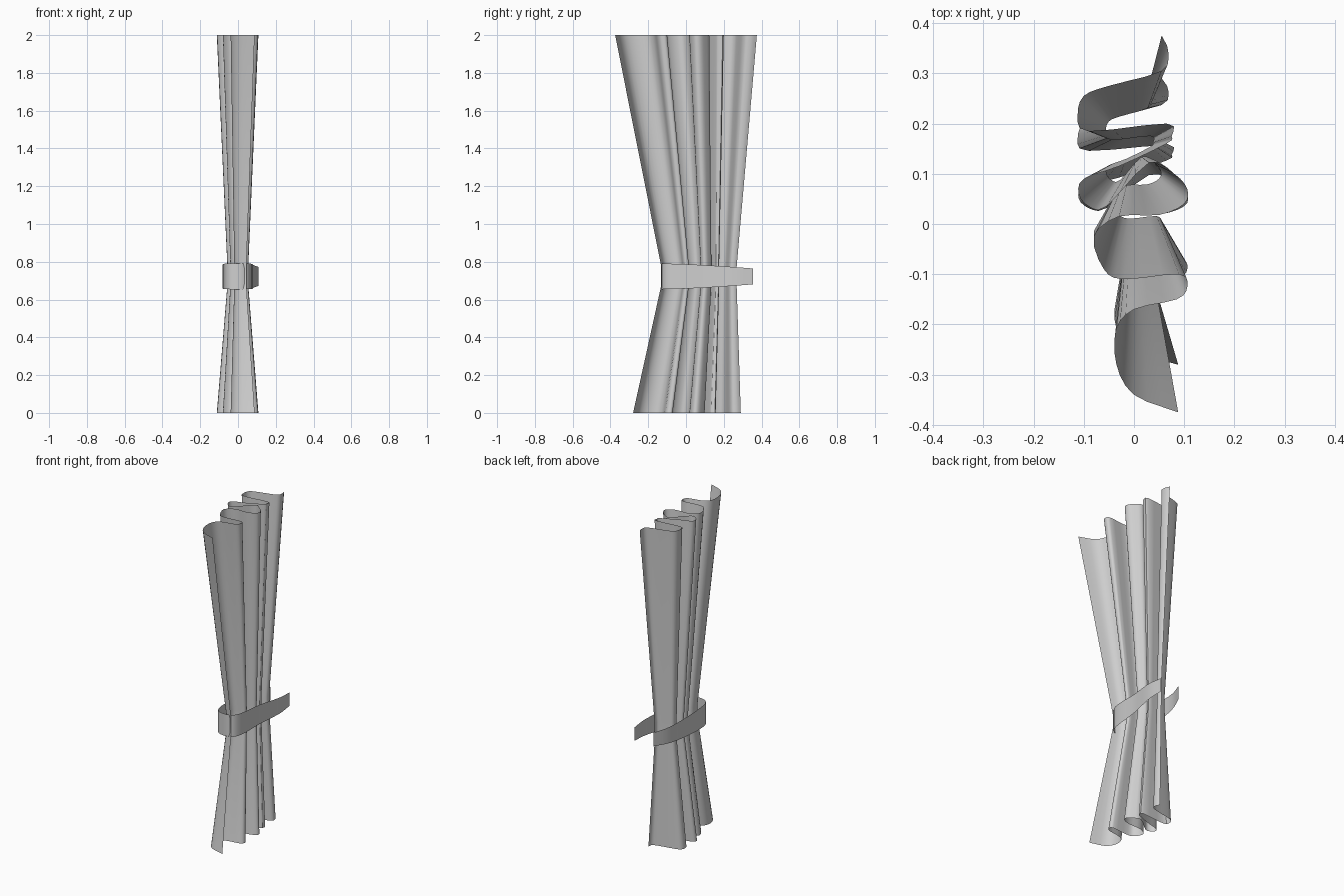
import bpy
import bmesh
from mathutils import Vector

cube = bpy.data.objects.get("Cube")
if cube:
    bpy.data.objects.remove(cube, do_unlink=True)

grey = bpy.data.materials.new("soft grey cloth")
grey.use_nodes = True
grey.diffuse_color = (0.62, 0.62, 0.62, 1)
grey.node_tree.nodes["Principled BSDF"].inputs["Base Color"].default_value = (0.62, 0.62, 0.62, 1)


def smooth_path(points, steps):
    """Catmull-Rom curve through the points."""
    pts = [Vector(p) for p in points]
    pts = [2 * pts[0] - pts[1]] + pts + [2 * pts[-1] - pts[-2]]
    path = []
    for a, b, c, d in zip(pts, pts[1:], pts[2:], pts[3:]):
        for i in range(steps):
            t = i / steps
            path.append(0.5 * (2 * b + (c - a) * t + (2 * a - 5 * b + 4 * c - d) * t ** 2
                               + (3 * b - a - 3 * c + d) * t ** 3))
    return path + [pts[-2]]


def sheet(name, rows):
    """Smooth open surface joining rows of equal length."""
    bm = bmesh.new()
    grid = [[bm.verts.new(p) for p in row] for row in rows]
    for low, high in zip(grid, grid[1:]):
        for i in range(len(low) - 1):
            bm.faces.new((low[i], low[i + 1], high[i + 1], high[i]))
    mesh = bpy.data.meshes.new(name)
    bm.to_mesh(mesh)
    bm.free()
    obj = bpy.data.objects.new(name, mesh)
    bpy.context.collection.objects.link(obj)
    mesh.materials.append(grey)
    bpy.ops.object.select_all(action="DESELECT")
    obj.select_set(True)
    bpy.context.view_layer.objects.active = obj
    bpy.ops.object.shade_smooth_by_angle(angle=0.9)
    return obj


# Pleated curtain: one folded profile, gathered at the waist
pleats = smooth_path([
    (0.088, -0.375), (0, -0.34), (-0.035, -0.28), (-0.035, -0.21), (0, -0.17),
    (0.085, -0.15), (0.106, -0.125), (0.09, -0.1), (-0.02, -0.11), (-0.06, -0.09),
    (-0.08, -0.025), (-0.03, 0.015), (0.05, 0.018), (0.1, 0.04), (0.106, 0.07),
    (0.08, 0.1), (0.03, 0.122), (-0.055, 0.035), (-0.09, 0.035), (-0.11, 0.06),
    (-0.1, 0.09), (-0.03, 0.115), (0.065, 0.16), (0.075, 0.175), (0.065, 0.2),
    (-0.09, 0.185), (-0.112, 0.215), (-0.1, 0.255), (-0.05, 0.275), (0.055, 0.305),
    (0.068, 0.345), (0.055, 0.375)], 3)


def level(z, width, front, back):
    middle, scale = (front + back) / 2, (back - front) / 0.75
    return [(p.x * width, middle + p.y * scale, z) for p in pleats]


sheet("curtain", [level(0, 1, -0.28, 0.29), level(0.68, 0.5, -0.13, 0.268),
                  level(0.77, 0.5, -0.13, 0.268), level(2, 1, -0.375, 0.375)])

# Tieback: strap round the front, both ends sweeping back and narrowing
strap = smooth_path([
    (-0.025, 0.355), (-0.065, 0.25), (-0.08, 0.1), (-0.077, -0.05), (-0.055, -0.115),
    (0, -0.132), (0.05, -0.115), (0.073, -0.05), (0.083, 0.1), (0.107, 0.25),
    (0.104, 0.355)], 4)


def strap_edge(side):
    rows = []
    for p in strap:
        back = max(0, (p.y + 0.13) / 0.485)
        rows.append((p.x, p.y, 0.7225 + side * (0.068 - 0.026 * back ** 1.5)))
    return rows


sheet("tieback", [strap_edge(-1), strap_edge(1)])
